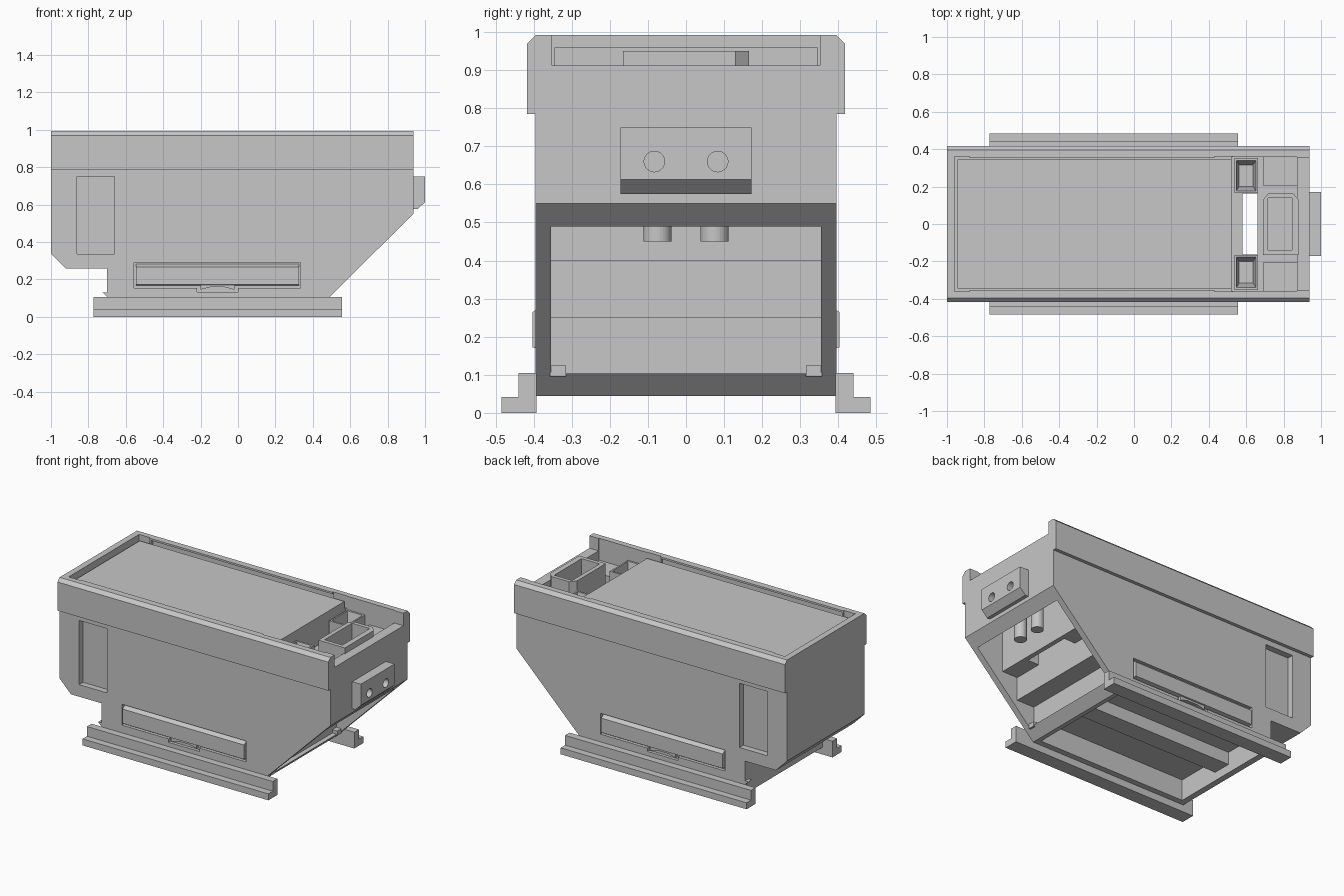
import bpy, bmesh
from mathutils import Vector

if "Cube" in bpy.data.objects:
    bpy.data.objects.remove(bpy.data.objects["Cube"])

grey = bpy.data.materials.new("plain grey")
grey.use_nodes = True
GREY = (0.57, 0.57, 0.57, 1)
grey.diffuse_color = GREY
grey.node_tree.nodes["Principled BSDF"].inputs["Base Color"].default_value = GREY


def make(name, bm):
    bmesh.ops.recalc_face_normals(bm, faces=bm.faces)
    mesh = bpy.data.meshes.new(name)
    bm.to_mesh(mesh)
    bm.free()
    mesh.materials.append(grey)
    obj = bpy.data.objects.new(name, mesh)
    bpy.context.collection.objects.link(obj)
    return obj


def prism(name, pts, axis, lo, hi):
    """Extrude a 2D outline along an axis; outline uses the other two axes in order."""
    bm = bmesh.new()
    verts = []
    for p in pts:
        co = list(p)
        co.insert("xyz".index(axis), lo)
        verts.append(bm.verts.new(co))
    face = bm.faces.new(verts)
    step = Vector([hi - lo if a == axis else 0 for a in "xyz"])
    new = bmesh.ops.extrude_face_region(bm, geom=[face])["geom"]
    bmesh.ops.translate(bm, vec=step, verts=[v for v in new if isinstance(v, bmesh.types.BMVert)])
    return make(name, bm)


def box(name, x, y, z, taper=1.0):
    """Box from ranges; taper scales the bottom face."""
    bm = bmesh.new()
    bmesh.ops.create_cube(bm, size=1)
    for v in bm.verts:
        k = taper if v.co.z < 0 else 1
        v.co = [(r[0] + r[1]) / 2 + c * f * (r[1] - r[0])
                for r, c, f in zip((x, y, z), v.co, (k, k, 1))]
    return make(name, bm)


def cylinder(name, r, centre, depth, axis="z"):
    bm = bmesh.new()
    bmesh.ops.create_cone(bm, cap_ends=True, segments=32, radius1=r, radius2=r, depth=depth)
    if axis == "x":
        for v in bm.verts:
            v.co = (v.co.z, v.co.y, v.co.x)
    bmesh.ops.translate(bm, vec=centre, verts=bm.verts)
    return make(name, bm)


def combine(obj, tool, operation="DIFFERENCE"):
    """Apply a boolean and discard the tool object."""
    mod = obj.modifiers.new("bool", "BOOLEAN")
    mod.operation, mod.object, mod.solver = operation, tool, "EXACT"
    bpy.context.view_layer.update()
    mesh = bpy.data.meshes.new_from_object(obj.evaluated_get(bpy.context.evaluated_depsgraph_get()))
    obj.modifiers.clear()
    obj.data = mesh
    bpy.data.objects.remove(tool)


def span(side, a, b):
    return tuple(sorted((side * a, side * b)))


# Hopper body with sloped end, and the wider band around its top
END = .938
body = prism("body", [(-1, .8), (END, .8), (END, .55), (.428, .045), (-.7, .045),
                      (-.7, .257), (-.92, .257), (-1, .338)], "y", -.395, .395)
band = prism("band", [(-.417, .785), (.417, .785), (.417, .97), (.395, .992),
                      (-.395, .992), (-.417, .97)], "x", -1, END)
combine(body, band, "UNION")

# Top recess, open compartment and lowered end wall
combine(body, box("cut", (-.96, .6), (-.352, .352), (.912, 1.1)))
combine(body, box("cut", (.52, .872), (-.357, .357), (.78, 1.1)))
combine(body, box("cut", (.8, 1.1), (-.352, .352), (.912, 1.1)))

# Mouth in the slope with a chute overhanging it, drop slot and underside cavity
combine(body, prism("cut", [(.455, .103), (.455, .25), (.58, .25), (.58, .4), (.69, .4),
                            (.69, .72), (.877, .72), (.877, .49), (1.1, .49), (1.1, .103)],
                    "y", -.355, .355))
combine(body, box("cut", (.58, .66), (-.162, .162), (.35, .9)))
combine(body, box("cut", (-.66, .4), (-.355, .355), (-.1, .18)))

for s, label in ((1, "back"), (-1, "front")):
    # Side window, flap recess, finger notch, lid groove and corner reliefs
    combine(body, box("cut", (-.86, -.66), span(s, .355, .5), (.335, .75)))
    combine(body, box("cut", (-.555, .335), span(s, .375, .5), (.155, .29)))
    combine(body, box("cut", (-.22, 0), span(s, .375, .5), (.133, .17)))
    combine(body, box("cut", (-.87, .43), span(s, .3, .375), (.94, .98)))
    for x in ((-.96, -.88), (.43, .53)):
        combine(body, box("cut", x, span(s, .3, .36), (.912, 1.1)))
    # Side flap with bevelled edges and a finger grip
    prism(label + "_flap", [(s * .37, .165), (s * .403, .172), (s * .403, .265), (s * .37, .284)],
          "x", -.545, .325)
    prism(label + "_flap_grip", [(-.2, .145), (-.15, .158), (-.07, .158), (-.02, .145),
                                 (-.02, .18), (-.2, .18)], "y", *span(s, .37, .394))
    # Foot rail with an L section
    prism(label + "_rail", [(s * .393, 0), (s * .485, 0), (s * .485, .042), (s * .44, .042),
                            (s * .44, .105), (s * .393, .105)], "x", -.773, .557)
    prism(label + "_rail_hook", [(-.725, .13), (-.698, .13), (-.698, .105)],
          "y", *span(s, .36, .395))
    box(label + "_mouth_ledge", (.44, .49), span(s, .315, .357), (.095, .125))
    # Square funnel beside the slot
    funnel = box(label + "_funnel", (.537, .662), span(s, .165, .352), (.77, .908))
    combine(funnel, box("cut", (.545, .654), span(s, .174, .343), (.82, .92), .68))
    box(label + "_compartment_rib", (.69, .875), span(s, .205, .359), (.775, .85))
    # Pipe stub hanging inside the mouth
    cylinder(label + "_pipe_stub", .037, (.79, s * .075, .595), .29)

# Lid resting in the top recess
box("lid", (-.945, .52), (-.345, .345), (.905, .96))

# Open cup with clipped corners
cup = prism("cup", [(.69, -.165), (.88, -.165), (.88, .13), (.85, .165), (.72, .165),
                    (.69, .13)], "z", .77, .95)
combine(cup, box("cut", (.717, .845), (-.14, .14), (.8, 1)))

# Socket block on the end wall
socket = prism("socket_block", [(.92, .575), (.96, .575), (1, .613), (1, .75), (.92, .75)],
               "y", -.172, .172)
for s in (1, -1):
    combine(socket, cylinder("cut", .027, (1, s * .083, .66), .1, "x"))

# Rib across the underside cavity
box("underside_rib", (-.665, .405), (-.06, .06), (.1, .19))
